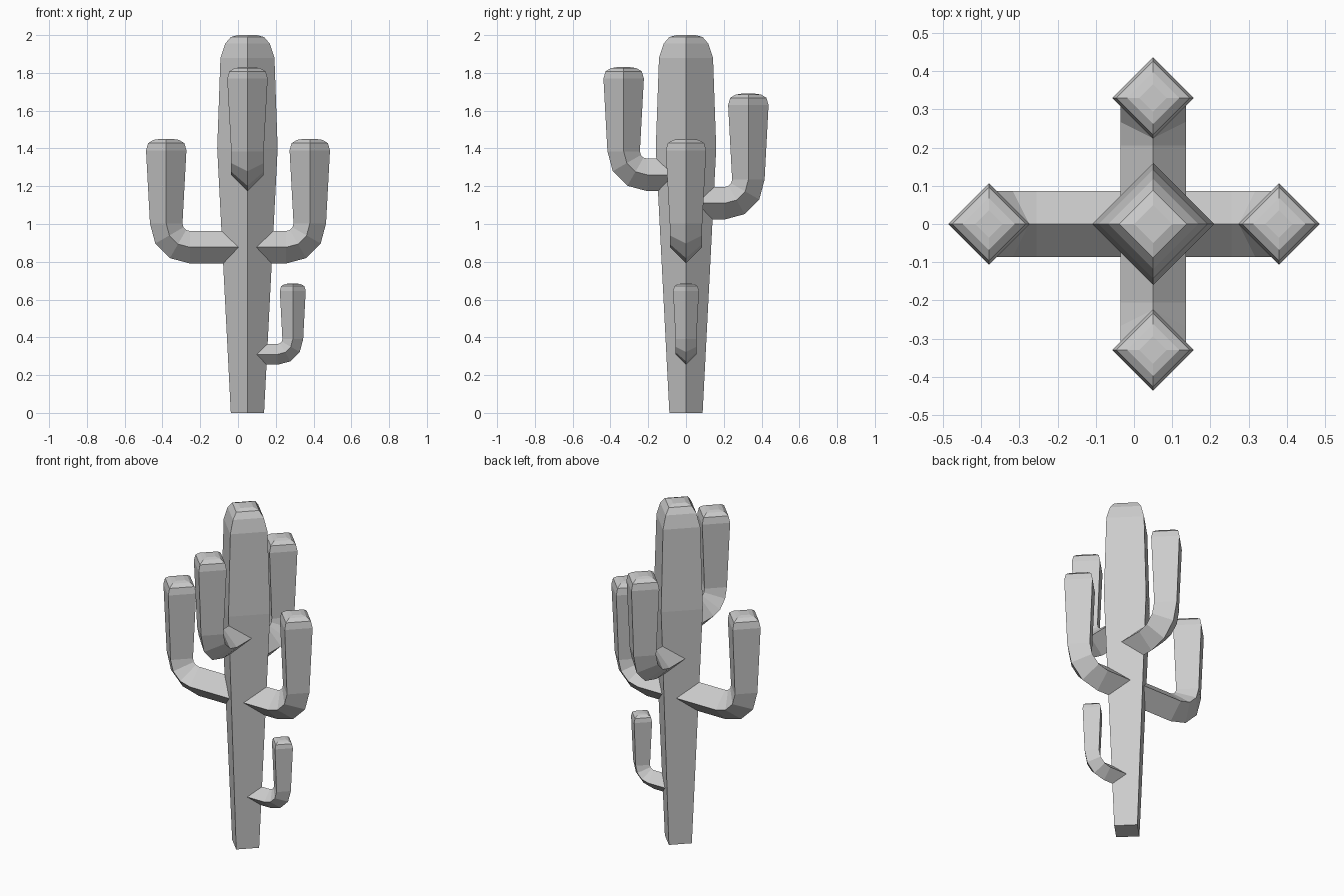
import bpy, bmesh
from math import sin, cos, pi
from mathutils import Vector

if "Cube" in bpy.data.objects:
    bpy.data.objects.remove(bpy.data.objects["Cube"])

CX = 0.05  # trunk axis


def loft(name, rings):
    """Skin diamond rings given as (centre, in-plane axis, side axis, radius)."""
    bm = bmesh.new()
    loops = []
    for c, u, v, r in rings:
        loops.append([bm.verts.new(c + d * r) for d in (u, v, -u, -v)])
    for a, b in zip(loops, loops[1:]):
        for i in range(4):
            j = (i + 1) % 4
            bm.faces.new((a[i], a[j], b[j], b[i]))
    bm.faces.new(loops[0][::-1])
    bm.faces.new(loops[-1])
    bmesh.ops.recalc_face_normals(bm, faces=bm.faces)
    me = bpy.data.meshes.new(name)
    bm.to_mesh(me)
    bm.free()
    ob = bpy.data.objects.new(name, me)
    bpy.context.collection.objects.link(ob)
    return ob


def arm(name, direction, reach, z, top, s=1.0):
    """Arm leaving the trunk axis, bending upward, with a rounded cap."""
    d = Vector(direction)
    up = Vector((0, 0, 1))
    side = d.cross(up)
    axis = Vector((CX, 0, 0))
    bend, r = 0.125 * s, 0.086 * s
    rings = [(axis + d * 0.01 + up * z, -up, side, r)]
    for k in range(4):
        a = k * pi / 6
        out = d * sin(a) - up * cos(a)
        centre = axis + d * (reach - bend) + up * (z + bend)
        rings.append((centre + out * bend, out, side, r))
    for drop, rad in ((0.06, 0.107), (0.022, 0.096), (0.005, 0.068), (0, 0.036)):
        rings.append((axis + d * reach + up * (top - drop * s), d, side, rad * s))
    return loft(name, rings)


# Trunk
X, Y = Vector((1, 0, 0)), Vector((0, 1, 0))
profile = [(0, 0.088), (1.4, 0.16), (1.88, 0.143), (1.955, 0.118),
           (1.99, 0.088), (2.0, 0.05)]
loft("trunk", [(Vector((CX, 0, z)), X, Y, r) for z, r in profile])

# Arms
arm("left_arm", (-1, 0, 0), 0.43, 0.877, 1.45)
arm("right_arm", (1, 0, 0), 0.33, 0.877, 1.45)
arm("back_arm", (0, 1, 0), 0.33, 1.11, 1.69)
arm("front_arm", (0, -1, 0), 0.33, 1.26, 1.83)
arm("small_arm", (1, 0, 0), 0.24, 0.31, 0.685, 0.64)
